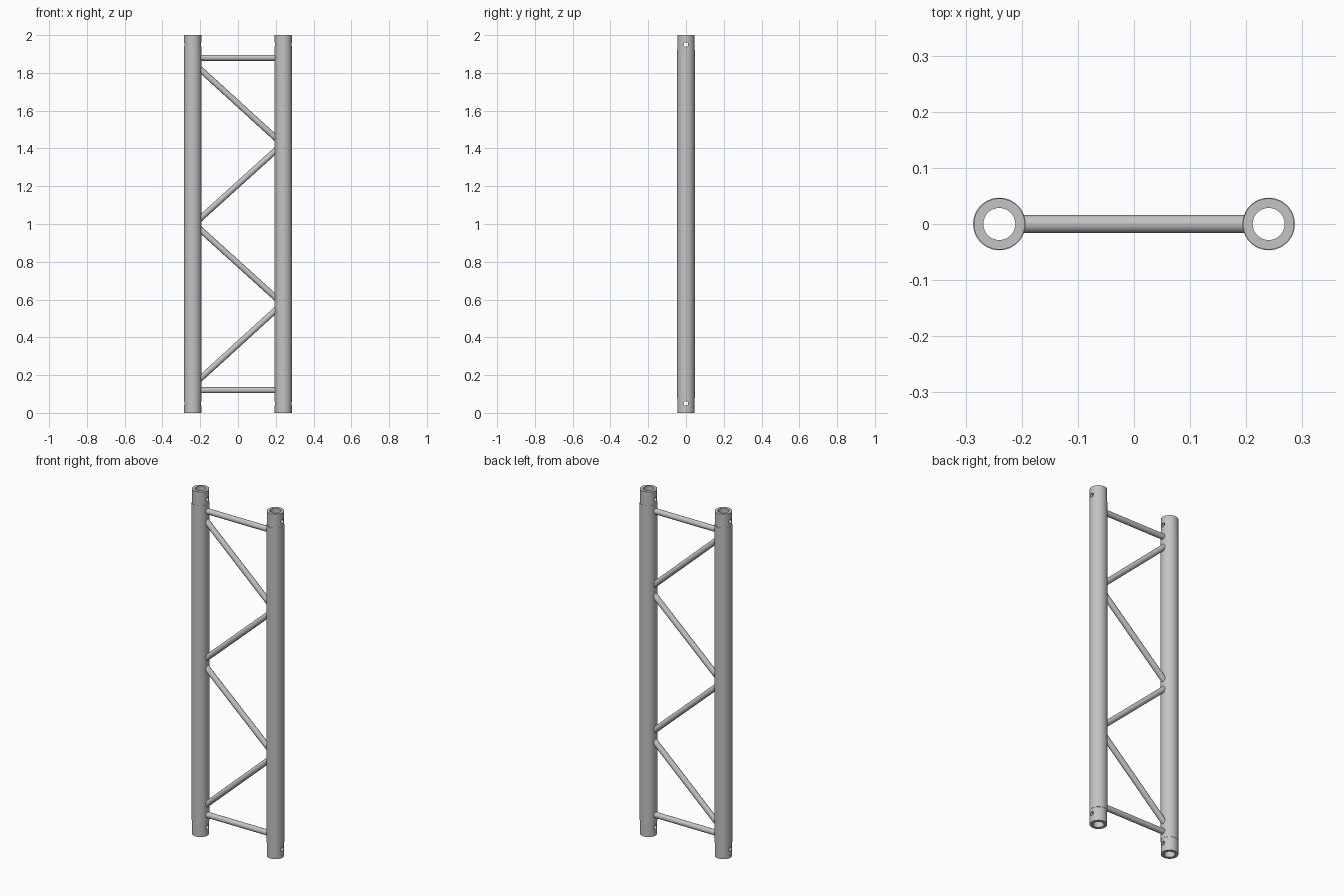
import bpy, bmesh, math
from mathutils import Matrix

cube = bpy.data.objects.get("Cube")
if cube:
    bpy.data.objects.remove(cube, do_unlink=True)

CHORD_X = 0.24       # chord centre offset
CHORD_R = 0.0468     # chord outer radius
END_R = 0.0455       # turned-down end radius
BORE_R = 0.0285
END_LEN = 0.08
BRACE_R = 0.016
BRACE_HALF = 0.203   # brace ends sit inside the chord wall
PIN_Z = 0.05

metal = bpy.data.materials.new("aluminium_grey")
metal.use_nodes = True
GREY = (0.55, 0.55, 0.55, 1)
metal.diffuse_color = GREY
metal.node_tree.nodes["Principled BSDF"].inputs["Base Color"].default_value = GREY


def add_object(name, bm):
    bmesh.ops.recalc_face_normals(bm, faces=bm.faces)
    mesh = bpy.data.meshes.new(name)
    bm.to_mesh(mesh)
    bm.free()
    mesh.materials.append(metal)
    obj = bpy.data.objects.new(name, mesh)
    bpy.context.collection.objects.link(obj)
    return obj


def activate(obj):
    bpy.ops.object.select_all(action='DESELECT')
    obj.select_set(True)
    bpy.context.view_layer.objects.active = obj


def smooth(obj):
    activate(obj)
    bpy.ops.object.shade_smooth_by_angle(angle=math.radians(35))


def x_cylinder(bm, radius, length, sides, z=0):
    matrix = Matrix.Translation((0, 0, z)) @ Matrix.Rotation(math.pi / 2, 4, 'Y')
    return bmesh.ops.create_cone(bm, cap_ends=True, segments=sides, radius1=radius,
                                 radius2=radius, depth=length, matrix=matrix)["verts"]


# Hollow chord: closed wall profile revolved about z
def make_chord(name, x):
    profile = [(BORE_R, 0), (END_R, 0), (END_R, END_LEN), (CHORD_R, END_LEN),
               (CHORD_R, 2 - END_LEN), (END_R, 2 - END_LEN), (END_R, 2), (BORE_R, 2)]
    sides = 48
    bm = bmesh.new()
    rings = []
    for i in range(sides):
        a = math.tau * i / sides
        rings.append([bm.verts.new((x + r * math.cos(a), r * math.sin(a), z))
                      for r, z in profile])
    n = len(profile)
    for i in range(sides):
        p, q = rings[i], rings[(i + 1) % sides]
        for j in range(n):
            k = (j + 1) % n
            bm.faces.new((p[j], q[j], q[k], p[k]))
    return add_object(name, bm)


# Brace running across in x, sheared so its ends stay parallel to the chords
def make_brace(name, z_right, z_left):
    slope = (z_left - z_right) / (2 * BRACE_HALF)
    stretch = math.sqrt(1 + slope * slope)
    bm = bmesh.new()
    for v in x_cylinder(bm, BRACE_R, 2 * BRACE_HALF, 24):
        v.co.z = v.co.z * stretch + slope * v.co.x + (z_left + z_right) / 2
    smooth(add_object(name, bm))


# Pin holes through both chords near each end
bm = bmesh.new()
for z in (PIN_Z, 2 - PIN_Z):
    x_cylinder(bm, 0.012, 1, 20, z)
cutter = add_object("pin_hole_cutter", bm)
cutter.hide_render = True

for name, x in (("left_chord", CHORD_X), ("right_chord", -CHORD_X)):
    chord = make_chord(name, x)
    cut = chord.modifiers.new("pin_holes", 'BOOLEAN')
    cut.operation = 'DIFFERENCE'
    cut.solver = 'EXACT'
    cut.object = cutter
    activate(chord)
    bpy.ops.object.modifier_apply(modifier=cut.name)
    smooth(chord)
bpy.data.objects.remove(cutter, do_unlink=True)

# Braces, mirrored about mid height
for half, flip in (("lower", False), ("upper", True)):
    for part, z_right, z_left in (("cross_bar", 0.12, 0.12),
                                  ("outer_diagonal", 0.178, 0.548),
                                  ("inner_diagonal", 0.974, 0.607)):
        if flip:
            z_right, z_left = 2 - z_right, 2 - z_left
        make_brace(half + "_" + part, z_right, z_left)
